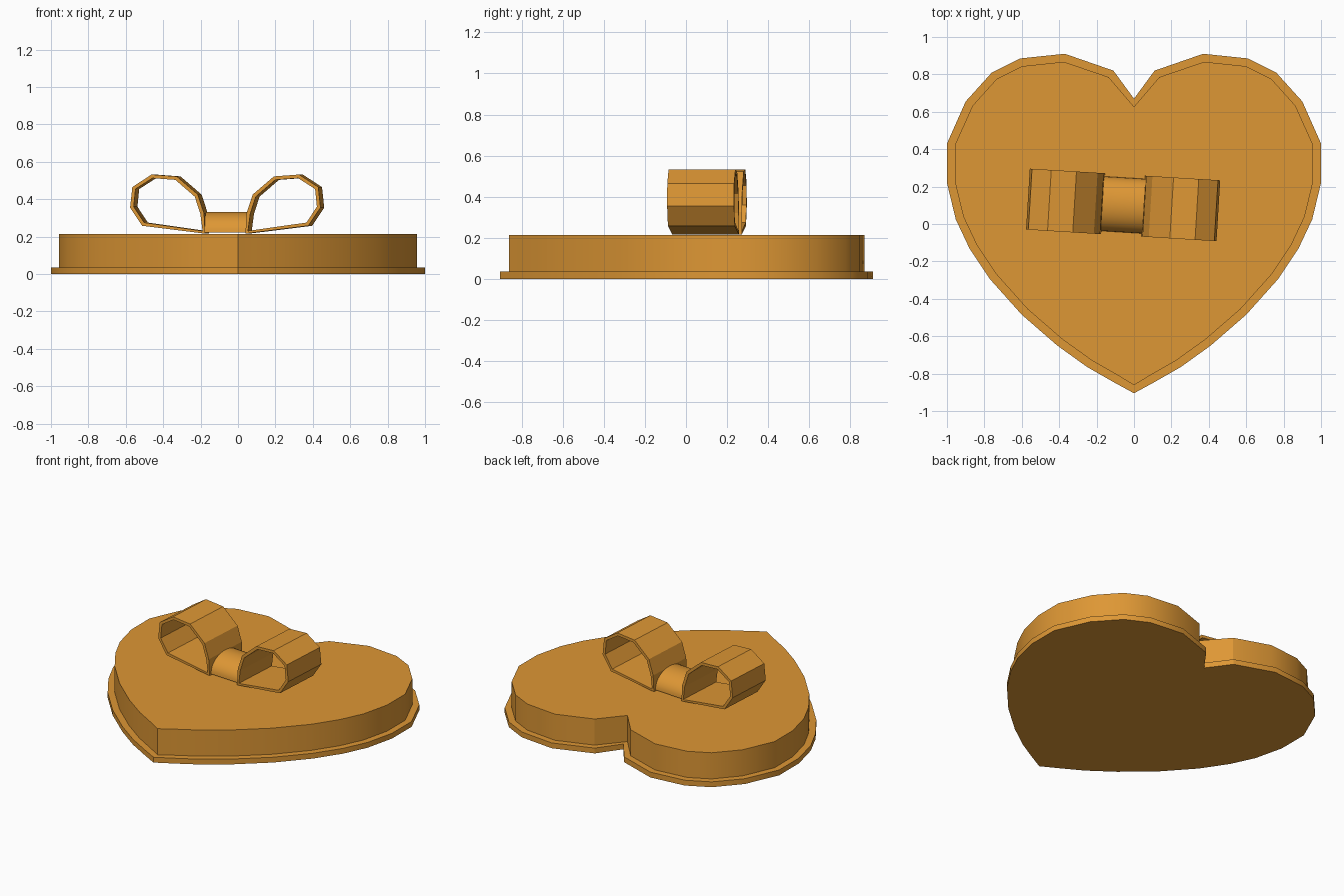
import bpy, bmesh, math
from mathutils import Vector, Matrix

if "Cube" in bpy.data.objects:
    bpy.data.objects.remove(bpy.data.objects["Cube"])

mat = bpy.data.materials.new("amber")
mat.diffuse_color = (0.73, 0.31, 0.035, 1)
mat.use_nodes = True
mat.node_tree.nodes["Principled BSDF"].inputs["Base Color"].default_value = mat.diffuse_color


def inset(pts, d):
    """Move every point of a closed outline inward by d along its averaged normal."""
    area = sum(a[0] * b[1] - b[0] * a[1] for a, b in zip(pts, pts[1:] + pts[:1]))
    s = 1 if area > 0 else -1
    out = []
    for i, p in enumerate(pts):
        p = Vector(p)
        e1 = (p - Vector(pts[i - 1])).normalized()
        e2 = (Vector(pts[(i + 1) % len(pts)]) - p).normalized()
        n = (Vector((-e1.y, e1.x)) + Vector((-e2.y, e2.x))).normalized() * s
        out.append(tuple(p + n * d))
    return out


def finish(bm, name, smooth=True):
    bmesh.ops.recalc_face_normals(bm, faces=bm.faces)
    me = bpy.data.meshes.new(name)
    bm.to_mesh(me)
    bm.free()
    ob = bpy.data.objects.new(name, me)
    bpy.context.collection.objects.link(ob)
    me.materials.append(mat)
    if smooth:
        bpy.ops.object.select_all(action='DESELECT')
        ob.select_set(True)
        bpy.context.view_layer.objects.active = ob
        bpy.ops.object.shade_smooth_by_angle(angle=math.radians(30))
    return ob


def prism(name, pts, place, lo, hi, hole=None, smooth=True):
    """Extrude an outline between lo and hi; with a hole outline it becomes a tube."""
    bm = bmesh.new()
    n = len(pts)

    def ring(o, h):
        return [bm.verts.new(place(a, b, h)) for a, b in o]

    def bridge(r, q):
        for i in range(n):
            j = (i + 1) % n
            bm.faces.new((r[i], r[j], q[j], q[i]))

    a, b = ring(pts, lo), ring(pts, hi)
    bridge(a, b)
    if hole:
        c, d = ring(hole, lo), ring(hole, hi)
        bridge(d, c)
        bridge(c, a)
        bridge(b, d)
    else:
        bm.faces.new(a)
        bm.faces.new(b)
    return finish(bm, name, smooth)


# Heart box: wide thin rim plate and inset body
half = [(0.11, 0.82), (0.37, 0.91), (0.61, 0.885), (0.76, 0.81), (0.90, 0.655),
        (1.0, 0.43), (1.0, 0.22), (0.953, 0.025), (0.88, -0.13), (0.77, -0.295),
        (0.60, -0.485), (0.41, -0.65), (0.25, -0.765), (0.11, -0.845)]
heart = [(0, 0.67)] + half + [(0, -0.905)] + [(-x, y) for x, y in reversed(half)]


def flat(a, b, h):
    return Vector((a, b, h))


prism("heart_rim", heart, flat, 0, 0.036)
prism("heart_body", inset(heart, 0.043), flat, 0.036, 0.213)

# Ribbon bow, turned slightly on the box
turn = Matrix.Translation((-0.058, 0.102, 0)) @ Matrix.Rotation(math.radians(-3.5), 4, 'Z')
loop = [(0.108, 0.216), (0.445, 0.258), (0.51, 0.355), (0.498, 0.465), (0.395, 0.532),
        (0.26, 0.522), (0.147, 0.425), (0.114, 0.325)]
for side, s in (("left", -1), ("right", 1)):
    prism("bow_loop_" + side, loop, lambda a, b, h: turn @ Vector((s * a, h, b)),
          -0.163, 0.163, inset(loop, 0.02), smooth=False)

# Arched knot between the loops
arch = [(0.146 * math.cos(math.pi * i / 20), 0.222 + 0.11 * math.sin(math.pi * i / 20))
        for i in range(21)]
prism("bow_knot", arch, lambda a, b, h: turn @ Vector((h, a, b)), -0.112, 0.112)
